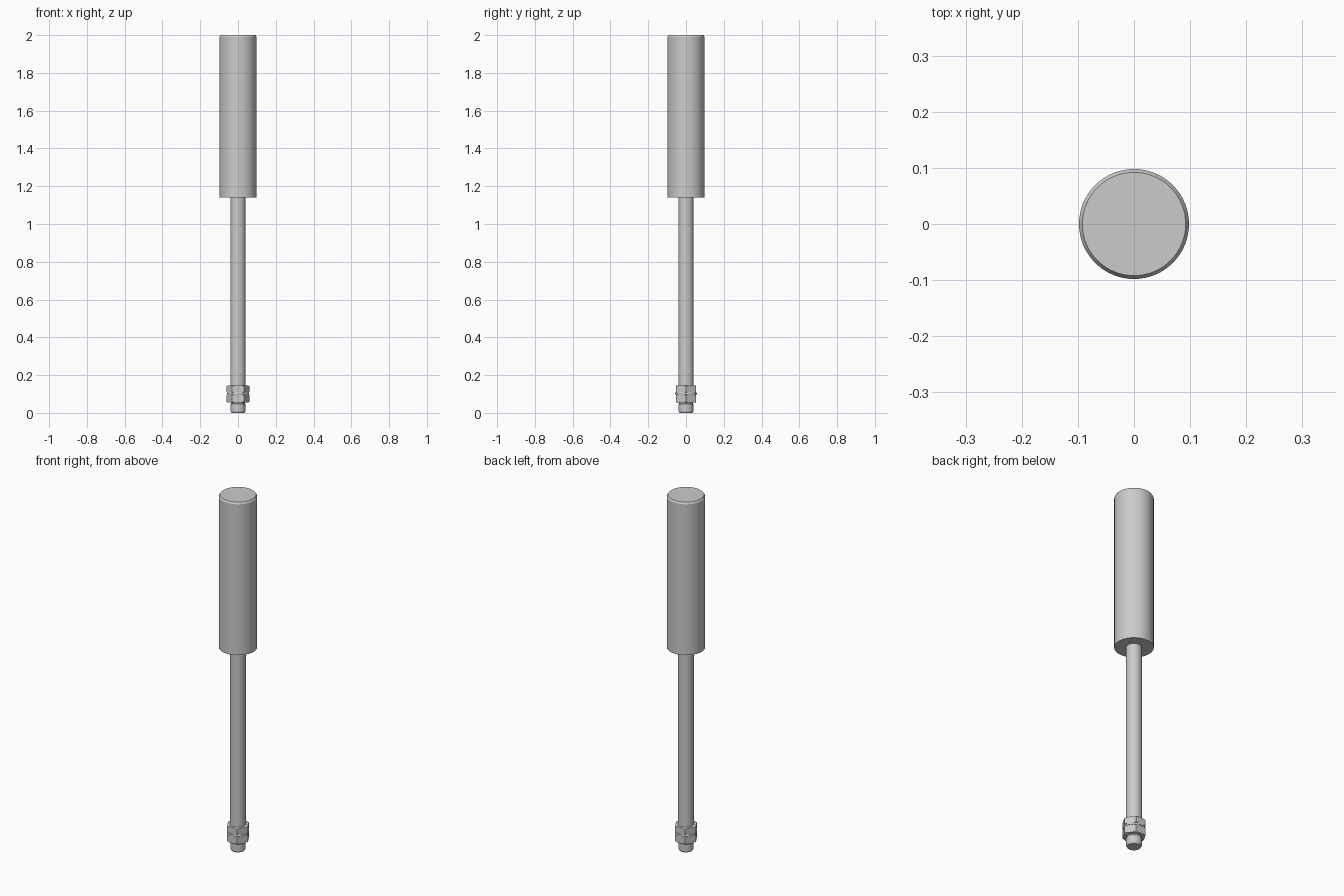
import bpy, bmesh, math

if "Cube" in bpy.data.objects:
    bpy.data.objects.remove(bpy.data.objects["Cube"])


def lathe(name, profile, sides=64, smooth=True):
    """Closed solid of revolution from (radius, z) points, bottom to top."""
    bm = bmesh.new()
    rings = []
    for r, z in profile:
        rings.append([bm.verts.new((r * math.cos(2 * math.pi * i / sides),
                                    r * math.sin(2 * math.pi * i / sides), z))
                      for i in range(sides)])
    for a, b in zip(rings, rings[1:]):
        for i in range(sides):
            j = (i + 1) % sides
            bm.faces.new((a[i], a[j], b[j], b[i]))
    bm.faces.new(rings[0][::-1])
    bm.faces.new(rings[-1])
    mesh = bpy.data.meshes.new(name)
    bm.to_mesh(mesh)
    bm.free()
    obj = bpy.data.objects.new(name, mesh)
    bpy.context.collection.objects.link(obj)
    if smooth:
        bpy.ops.object.select_all(action='DESELECT')
        obj.select_set(True)
        bpy.context.view_layer.objects.active = obj
        bpy.ops.object.shade_smooth_by_angle(angle=math.radians(30))
    return obj


def hex_nut(name, z0, z1, corner=0.061, chamfer=0.007):
    """Hexagon prism with its corners turned down at both ends."""
    nut = lathe(name, [(corner, z0), (corner, z1)], 6, False)
    cutter = lathe(name + "_cutter",
                   [(corner - chamfer, z0 - 0.0005), (corner + 0.001, z0 + 0.005),
                    (corner + 0.001, z1 - 0.005), (corner - chamfer, z1 + 0.0005)],
                   64, False)
    cutter.hide_render = True
    mod = nut.modifiers.new("corner_chamfer", 'BOOLEAN')
    mod.operation = 'INTERSECT'
    mod.solver = 'EXACT'
    mod.object = cutter
    bpy.context.view_layer.objects.active = nut
    bpy.ops.object.modifier_apply(modifier=mod.name)
    bpy.data.objects.remove(cutter)


# Wide upper cylinder with a bevelled top edge
lathe("upper_cylinder", [(0.098, 1.14), (0.098, 1.990), (0.092, 2.0)])

# Slim rod
lathe("rod", [(0.04, 0.13), (0.04, 1.15)])

# Fitting: chamfered tip with a narrow neck below the nuts
lathe("threaded_tip", [(0.034, 0.0), (0.039, 0.008), (0.039, 0.046),
                       (0.036, 0.049), (0.036, 0.14)])

# Two hexagon nuts with a thin collar between them
hex_nut("lower_nut", 0.055, 0.098)
hex_nut("upper_nut", 0.107, 0.145)
lathe("collar", [(0.056, 0.098), (0.057, 0.100), (0.057, 0.105), (0.056, 0.107)])
